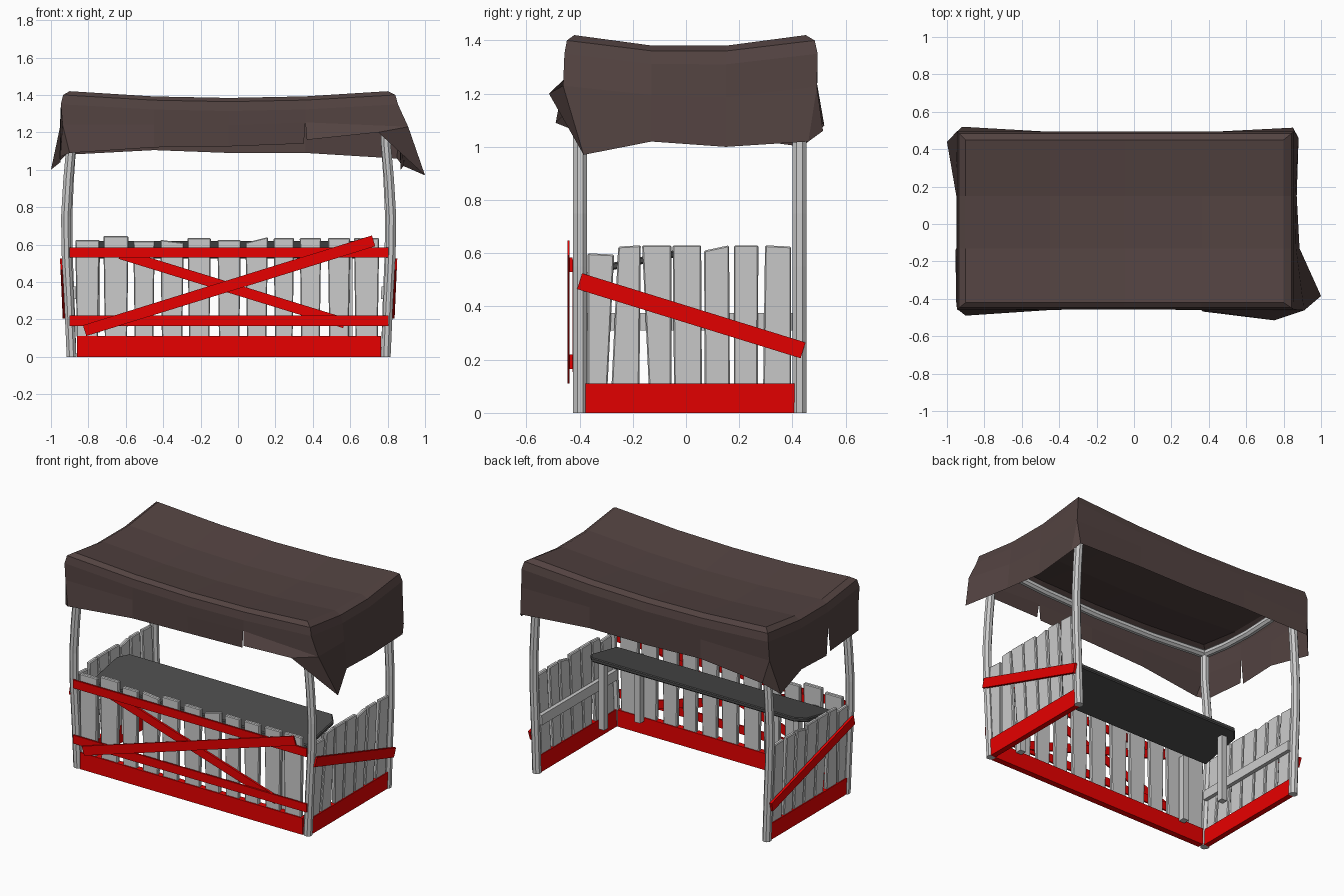
import bpy, bmesh, math
from mathutils import Vector

if "Cube" in bpy.data.objects:
    bpy.data.objects.remove(bpy.data.objects["Cube"])

CX = -0.05  # the frame's own centre line


def material(name, rgb):
    m = bpy.data.materials.new(name)
    m.diffuse_color = (*rgb, 1)
    m.use_nodes = True
    m.node_tree.nodes["Principled BSDF"].inputs["Base Color"].default_value = m.diffuse_color
    return m


RED = material("red_paint", (0.8, 0.0, 0.0))
GREY = material("grey_wood", (0.55, 0.55, 0.55))
DARK = material("dark_wood", (0.07, 0.07, 0.07))
CLOTH = material("brown_cloth", (0.085, 0.055, 0.052))


def finish(name, bm, mat=GREY, bevel=0):
    bmesh.ops.recalc_face_normals(bm, faces=bm.faces)
    me = bpy.data.meshes.new(name)
    bm.to_mesh(me)
    bm.free()
    ob = bpy.data.objects.new(name, me)
    bpy.context.collection.objects.link(ob)
    me.materials.append(mat)
    if bevel:
        b = ob.modifiers.new("edge", 'BEVEL')
        b.width, b.segments = bevel, 1
    return ob


def boards(name, outlines, place, d0, d1, mat=GREY, bevel=0):
    """Extrude 2D outlines between depths d0 and d1 of a wall."""
    bm = bmesh.new()
    for pts in outlines:
        a = [bm.verts.new(place(u, v, d0)) for u, v in pts]
        b = [bm.verts.new(place(u, v, d1)) for u, v in pts]
        bm.faces.new(a)
        bm.faces.new(b[::-1])
        for i in range(len(pts)):
            j = (i + 1) % len(pts)
            bm.faces.new((a[i], b[i], b[j], a[j]))
    return finish(name, bm, mat, bevel)


def tube(name, path, r, n=8):
    """Sweep an n-sided section along a path."""
    bm = bmesh.new()
    path = [Vector(p) for p in path]
    axis = (path[-1] - path[0]).normalized()
    side = axis.cross(Vector((0, 1, 0)) if abs(axis.y) < 0.5 else Vector((1, 0, 0))).normalized()
    up = axis.cross(side)
    rings = []
    for p in path:
        rings.append([bm.verts.new(p + r * (math.cos(t) * side + math.sin(t) * up))
                      for t in [(k + 0.5) * math.tau / n for k in range(n)]])
    for a, b in zip(rings, rings[1:]):
        for k in range(n):
            bm.faces.new((a[k], a[(k + 1) % n], b[(k + 1) % n], b[k]))
    bm.faces.new(rings[0])
    bm.faces.new(rings[-1])
    return finish(name, bm)


def rect(u0, u1, v0, v1):
    return [(u0, v0), (u1, v0), (u1, v1), (u0, v1)]


def strip(p, q, w):
    p, q = Vector(p), Vector(q)
    d = (q - p).normalized() * w / 2
    o = Vector((-d.y, d.x))
    return [tuple(p + o), tuple(p - o), tuple(q - o), tuple(q + o)]


def front(u, v, d):
    return (u, d, v)


def flat(u, v, d):
    return (u, v, d)


def sloped(u, v, d):  # counter plane, lower towards the front
    return (u, v, d + 0.2 * v)


# posts, bowed outwards
for s, sn in ((-1, "left"), (1, "right")):
    for y, yn, bow in ((-0.398, "front", 0.03), (0.427, "back", 0.022)):
        tube(f"{yn}_{sn}_post",
             [(CX + s * (0.84 + bow * k), y, z) for z, k in
              ((0, 0), (0.3, 0.45), (0.55, 0.9), (0.75, 1), (0.95, 0.6), (1.15, 0), (1.35, 0))], 0.028)

# roof beams, sagging in the middle
T = [-1, -0.5, 0, 0.5, 1]
for y, yn in ((-0.398, "front"), (0.427, "back")):
    tube(f"{yn}_beam", [(CX + 0.84 * t, y, 1.30 + 0.04 * t * t) for t in T], 0.026)
for s, sn in ((-1, "left"), (1, "right")):
    tube(f"{sn}_beam", [(CX + s * 0.84, 0.014 + 0.412 * t, 1.305 + 0.035 * t * t) for t in T], 0.026)

# front wall: (left, right, top left, top right)
P = [(-.87, -.74, .625, .625), (-.72, -.585, .645, .645), (-.56, -.445, .62, .62),
     (-.415, -.29, .625, .61), (-.27, -.145, .635, .635), (-.11, .015, .625, .625),
     (.04, .16, .61, .64), (.19, .30, .635, .635), (.33, .445, .635, .635),
     (.48, .60, .635, .635), (.62, .755, .635, .635)]
boards("front_planks", [[(a + .008, .1), (b - .008, .1), (b, d), (a, c)] for a, b, c, d in P],
       front, -0.412, -0.386, bevel=0.005)
boards("front_base_board", [rect(-.86, .765, 0, .11)], front, -0.42, -0.38, RED)
boards("front_rails", [rect(-.9, .805, .53, .585), rect(-.9, .805, .165, .22)], front, -0.437, -0.426, RED)
boards("front_under_brace", [strip((-.63, .55), (.57, .18), .055)], front, -0.426, -0.413, RED)
boards("front_over_brace", [strip((-.82, .14), (.725, .62), .06)], front, -0.446, -0.437, RED)

# side walls: (bottom front, bottom back, top front, top back, heights)
S = [(-.37, -.295, -.37, -.27, .60, .595), (-.28, -.175, -.255, -.17, .625, .63),
     (-.14, -.055, -.165, -.055, .63, .63), (-.045, .06, -.05, .057, .63, .63),
     (.07, .165, .068, .162, .61, .63), (.18, .27, .18, .272, .63, .63),
     (.29, .395, .297, .395, .63, .625)]
for s, sn in ((-1, "left"), (1, "right")):
    def side(u, v, d, s=s):
        return (CX + s * (d + 0.045 * v), u, v)
    boards(f"{sn}_planks", [[(a, .1), (b, .1), (d, f), (c, e)] for a, b, c, d, e, f in S],
           side, 0.825, 0.85, bevel=0.005)
    boards(f"{sn}_base_board", [rect(-.38, .41, 0, .11)], side, 0.82, 0.856, RED)
    boards(f"{sn}_inner_rail", [rect(-.38, .41, .31, .375)], side, 0.80, 0.825)
    boards(f"{sn}_brace", [strip((-.40, .495), (.44, .235), .062)], side, 0.862, 0.878, RED)
    # counter legs
    for x, y, z0, z1, n in ((.64, -.355, .09, .53, "front"), (.71, -.08, .13, .575, "back")):
        x = CX + s * x
        boards(f"{sn}_{n}_counter_leg", [rect(x - .021, x + .021, y - .021, y + .021)], flat, z0, z1)

# counter with cut back corners
boards("counter", [[(-.845, -.335), (.74, -.335), (.74, -.06), (.69, 0), (-.79, 0), (-.845, -.06)]],
       sloped, 0.592, 0.62, DARK, 0.006)

# cloth roof: sagging top grid, rounded shoulder, hanging hem
xs = [-.9, -.45, -.05, .36, .8]
ys = [-.42, -.13, .15, .45]
# hem points anticlockwise from the front left corner; pairs are corners or slits
HEM = [((-.95, -.44, 1.07), (-.9, -.49, 1.09)), (-.45, -.46, 1.12), (-.05, -.45, 1.125),
       ((.352, -.457, 1.14), (.368, -.468, 1.16)),
       ((.75, -.515, 1.2), (1.0, -.385, .97)), (.885, -.13, 1.02), (.87, .15, 1.0),
       ((.88, .46, 1.02), (.85, .515, 1.06)), (.36, .49, 1.09), (-.05, .49, 1.09), (-.45, .49, 1.105),
       ((-.92, .52, 1.08), (-1.0, .44, 1.0)), (-.95, .15, 1.04), ((-.95, -.11, 1.03), (-.955, -.14, 1.05))]
SLITS = (3, 13)
bm = bmesh.new()


def sag(x, y):
    u, v = (x - CX) / 0.85, (y - 0.015) / 0.435
    return 1.34 + 0.036 * u * u + 0.044 * v * v


grid = [[bm.verts.new((x, y, sag(x, y))) for x in xs] for y in ys]
for j in range(3):
    for i in range(4):
        bm.faces.new((grid[j][i], grid[j][i + 1], grid[j + 1][i + 1], grid[j + 1][i]))
rim = grid[0][:] + [grid[1][4], grid[2][4]] + grid[3][::-1] + [grid[2][0], grid[1][0]]
cols = []
for i, (v, h) in enumerate(zip(rim, HEM)):
    x, y, z = v.co
    ox = 0.055 if x > .79 else -0.047 if x < -.89 else 0
    oy = 0.045 if y > .44 else -0.037 if y < -.41 else 0
    pair = [Vector(p) for p in (h if isinstance(h[0], tuple) else (h,))]
    shoulder = Vector((x + ox, y + oy, z - 0.07))
    mid = shoulder.lerp((pair[0] + pair[-1]) / 2, 0.4)
    if i == 4:  # flared front right corner
        mid = Vector((.91, -.462, 1.23))
    ends = [bm.verts.new(p) for p in pair]
    cols.append([v, bm.verts.new((x + ox * .75, y + oy * .75, z - 0.02)),
                 bm.verts.new(shoulder), bm.verts.new(mid), ends])
for i, a in enumerate(cols):
    b = cols[(i + 1) % len(cols)]
    for k in range(3):
        bm.faces.new((a[k], a[k + 1], b[k + 1], b[k]))
    bm.faces.new((a[3], a[4][-1], b[4][0], b[3]))
    if len(a[4]) == 2 and i not in SLITS:
        bm.faces.new((a[3], a[4][0], a[4][1]))
finish("cloth_roof", bm, CLOTH)
